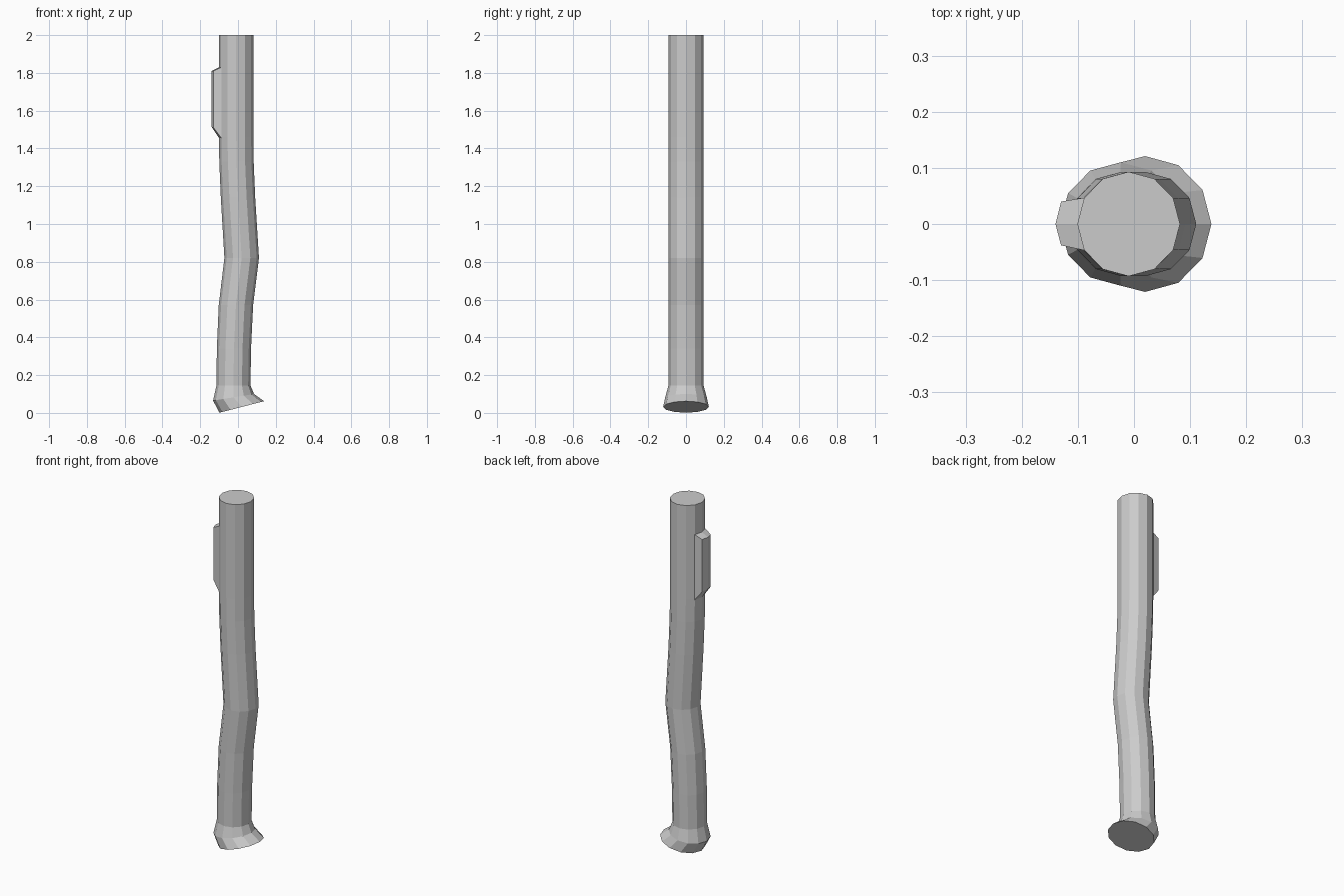
import bpy, bmesh
from math import sin, cos, tau

if "Cube" in bpy.data.objects:
    bpy.data.objects.remove(bpy.data.objects["Cube"])

N = 12

def finish(name, bm):
    bmesh.ops.recalc_face_normals(bm, faces=bm.faces)
    me = bpy.data.meshes.new(name)
    bm.to_mesh(me)
    bm.free()
    ob = bpy.data.objects.new(name, me)
    bpy.context.collection.objects.link(ob)
    return ob

# Bent pole: each ring is (left x, left z, right x, right z, y radius)
rings = [
    (-0.098, 0.001, 0.138, 0.062, 0.121),   # tilted foot
    (-0.132, 0.065, 0.085, 0.100, 0.110),   # flare
    (-0.114, 0.145, 0.066, 0.145, 0.093),
    (-0.112, 0.340, 0.069, 0.340, 0.093),
    (-0.102, 0.570, 0.080, 0.570, 0.093),
    (-0.072, 0.820, 0.111, 0.820, 0.093),
    (-0.091, 1.140, 0.091, 1.140, 0.093),
    (-0.099, 1.330, 0.083, 1.330, 0.093),
    (-0.101, 1.460, 0.082, 1.460, 0.093),
    (-0.101, 2.000, 0.082, 2.000, 0.093),
]
bm = bmesh.new()
loops = []
for xl, zl, xr, zr, ry in rings:
    loop = []
    for i in range(N):
        a = tau * i / N
        t = (1 + cos(a)) / 2
        loop.append(bm.verts.new((xl + (xr - xl) * t, ry * sin(a), zl + (zr - zl) * t)))
    loops.append(loop)
for lo, hi in zip(loops, loops[1:]):
    for i in range(N):
        j = (i + 1) % N
        bm.faces.new((lo[i], lo[j], hi[j], hi[i]))
bm.faces.new(loops[0][::-1])
bm.faces.new(loops[-1])
finish("pole", bm)

# Raised side panel with bevelled ends: (x, y, bottom z, top z) around its section
section = [
    (-0.088, -0.047, 1.455, 1.83),
    (-0.130, -0.038, 1.510, 1.81),
    (-0.140, 0.000, 1.515, 1.81),
    (-0.130, 0.040, 1.510, 1.81),
    (-0.088, 0.047, 1.455, 1.83),
    (-0.100, 0.000, 1.455, 1.83),
]
bm = bmesh.new()
low = [bm.verts.new((x, y, z)) for x, y, z, _ in section]
top = [bm.verts.new((x, y, z)) for x, y, _, z in section]
for i in range(6):
    j = (i + 1) % 6
    bm.faces.new((low[i], low[j], top[j], top[i]))
for ring in (low, top):
    bm.faces.new((ring[0], ring[1], ring[2], ring[5]))
    bm.faces.new((ring[5], ring[2], ring[3], ring[4]))
finish("side_panel", bm)
